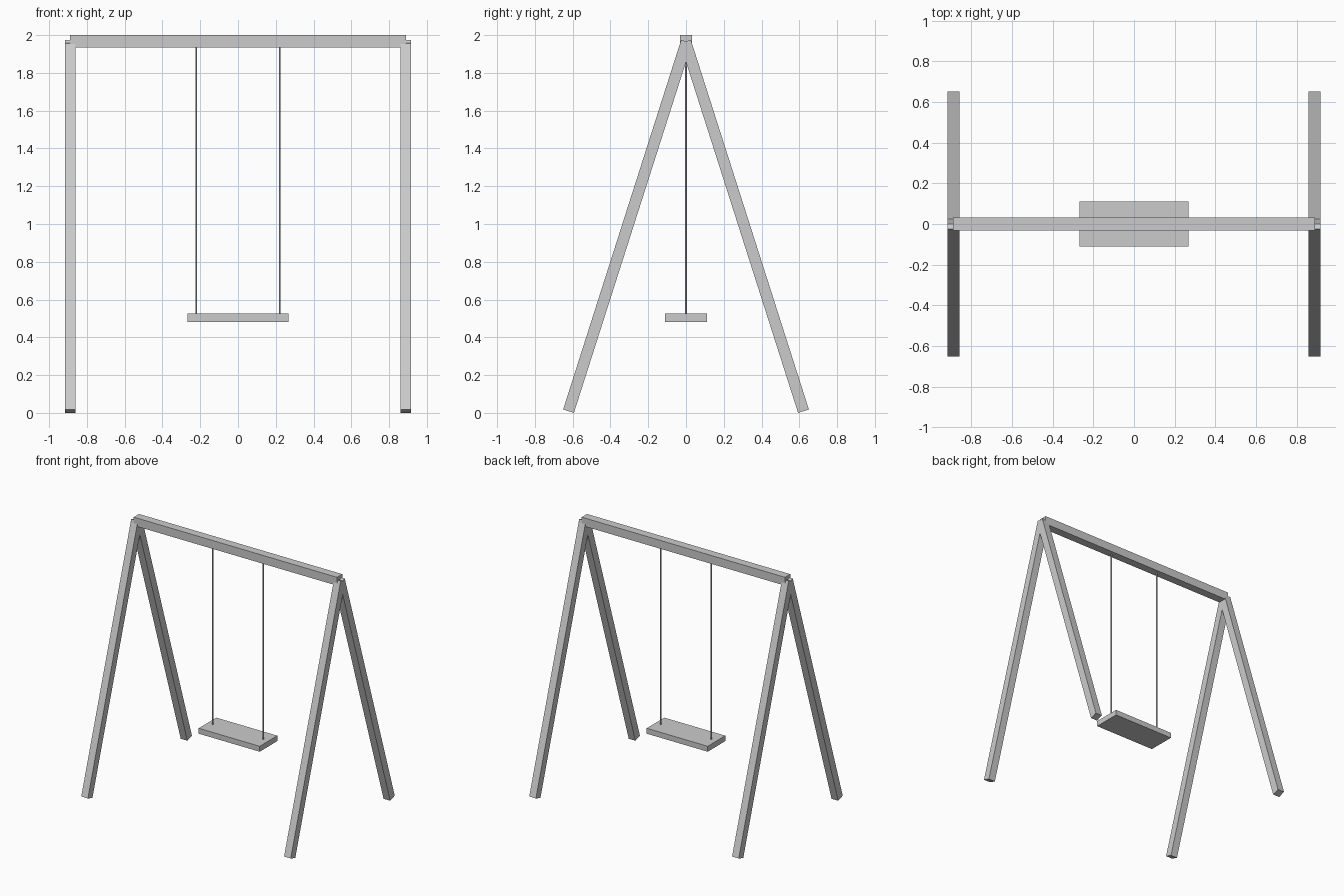
import bpy
import math
from mathutils import Vector

cube = bpy.data.objects.get("Cube")
if cube:
    bpy.data.objects.remove(cube, do_unlink=True)

grey = bpy.data.materials.new("light_grey")
grey.use_nodes = True
colour = (0.6, 0.6, 0.6, 1)
grey.diffuse_color = colour
grey.node_tree.nodes["Principled BSDF"].inputs["Base Color"].default_value = colour


def finish(name):
    obj = bpy.context.object
    obj.name = name
    obj.data.materials.append(grey)
    return obj


def box(name, centre, size, tilt=0):
    bpy.ops.mesh.primitive_cube_add(size=1, location=centre, rotation=(tilt, 0, 0))
    obj = finish(name)
    obj.scale = size
    return obj


# Top beam and seat board
box("top_beam", (0, 0, 1.967), (1.78, 0.066, 0.066))
box("seat", (0, 0, 0.504), (0.534, 0.22, 0.043))

for side, sx in (("right", -1), ("left", 1)):
    # Pair of slanted legs crossing at the beam
    for end, sy in (("front", -1), ("back", 1)):
        foot = Vector((sx * 0.888, sy * 0.622, 0.009))
        head = Vector((sx * 0.888, -sy * 0.003, 1.966))
        run = head - foot
        box(f"{end}_{side}_leg", (foot + head) / 2, (0.058, 0.06, run.length),
            math.atan2(-run.y, run.z))

    # Rope from beam to seat
    bpy.ops.mesh.primitive_cylinder_add(vertices=12, radius=0.005, depth=1.44,
                                        location=(sx * 0.221, 0, 1.23))
    finish(f"{side}_rope")
    bpy.ops.object.shade_smooth_by_angle()
